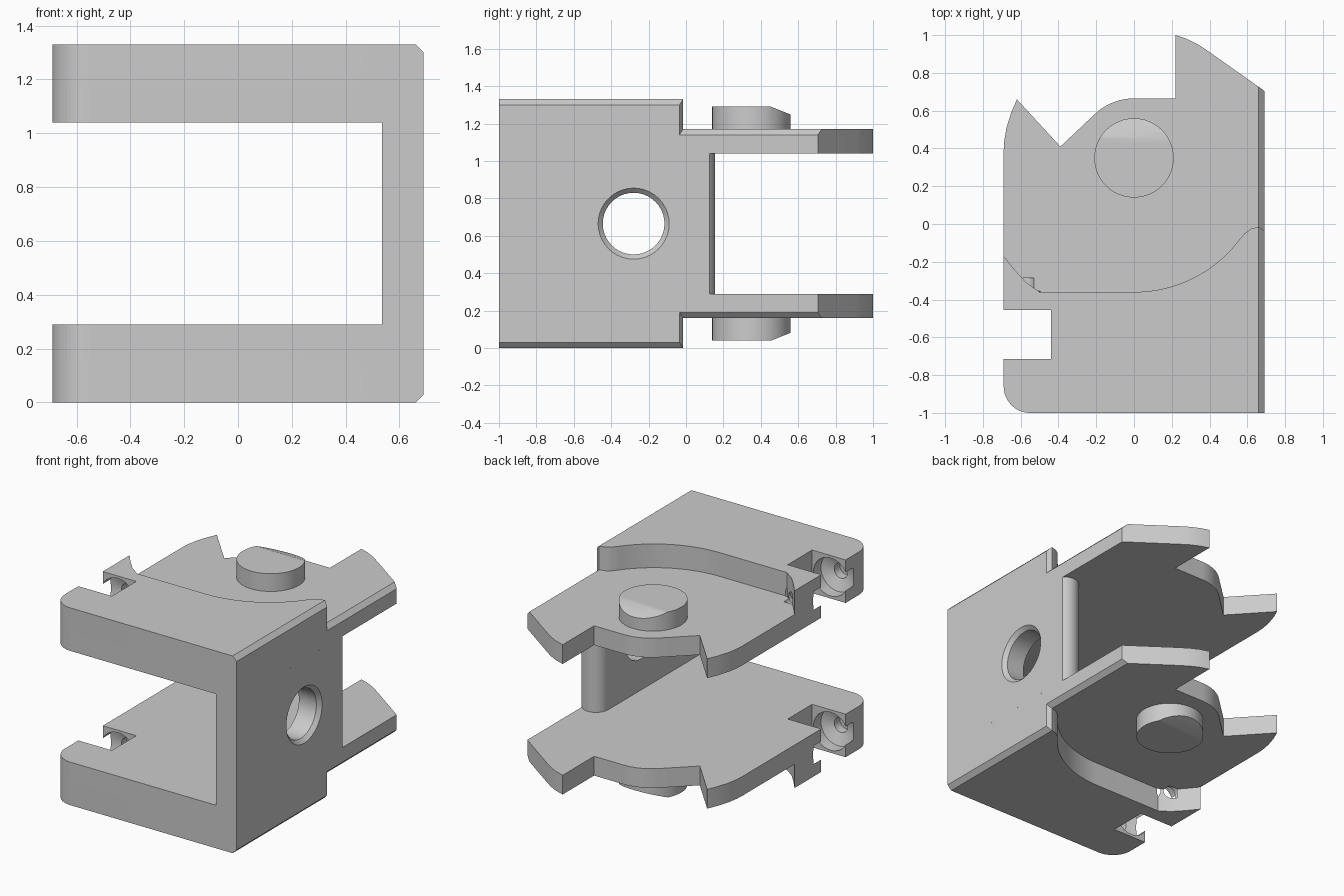
import bpy, bmesh
from math import radians, sin, cos, pi
from mathutils import Matrix, Vector

cube = bpy.data.objects.get("Cube")
if cube:
    bpy.data.objects.remove(cube, do_unlink=True)

MID = 0.665  # height of the symmetry plane; parts are modelled around it

grey = bpy.data.materials.new("plain_grey")
grey.use_nodes = True
grey.diffuse_color = (0.6, 0.6, 0.6, 1)
grey.node_tree.nodes["Principled BSDF"].inputs["Base Color"].default_value = (0.6, 0.6, 0.6, 1)


def arc(cx, cy, r, start, end, steps=12):
    angles = [radians(start + (end - start) * i / steps) for i in range(steps + 1)]
    return [(cx + r * cos(a), cy + r * sin(a)) for a in angles]


def make_object(name, bm):
    bmesh.ops.recalc_face_normals(bm, faces=bm.faces)
    mesh = bpy.data.meshes.new(name)
    bm.to_mesh(mesh)
    bm.free()
    mesh.materials.append(grey)
    ob = bpy.data.objects.new(name, mesh)
    ob.location.z = MID
    bpy.context.collection.objects.link(ob)
    return ob


def extrude(name, outline, z0, z1, chamfer=0):
    bm = bmesh.new()
    face = bm.faces.new([bm.verts.new((x, y, z0)) for x, y in outline])
    ext = bmesh.ops.extrude_face_region(bm, geom=[face])["geom"]
    bmesh.ops.translate(bm, vec=(0, 0, z1 - z0),
                        verts=[v for v in ext if isinstance(v, bmesh.types.BMVert)])
    if chamfer:
        rim = [e for e in bm.edges if all(v.co.x > 0.689 and v.co.z > z1 - 0.001 for v in e.verts)]
        bmesh.ops.bevel(bm, geom=rim, offset=chamfer, segments=1, affect='EDGES')
    return make_object(name, bm)


def lathe_cutter(name, rings, center, axis):
    """Stacked circles (distance, radius) along an axis, capped at both ends."""
    bm = bmesh.new()
    turn = Vector((0, 0, 1)).rotation_difference(Vector(axis)).to_matrix().to_4x4()
    loops = []
    for d, r in rings:
        loops.append([bm.verts.new((x, y, d)) for x, y in arc(0, 0, r, 0, 360, 40)[:-1]])
    for a, b in zip(loops, loops[1:]):
        for i in range(len(a)):
            j = (i + 1) % len(a)
            bm.faces.new((a[i], a[j], b[j], b[i]))
    bm.faces.new(loops[0])
    bm.faces.new(loops[-1])
    bmesh.ops.transform(bm, matrix=Matrix.Translation(center) @ turn, verts=bm.verts)
    ob = make_object(name, bm)
    ob.hide_render = True
    return ob


def boolean(ob, tool, operation):
    mod = ob.modifiers.new(operation.lower(), 'BOOLEAN')
    mod.operation = operation
    mod.solver = 'EXACT'
    mod.object = tool


def mirror_z(ob):
    mod = ob.modifiers.new("mirror", 'MIRROR')
    mod.use_axis = (False, False, True)


def finish(ob):
    """Bake the modifiers and smooth the curved walls."""
    bpy.context.view_layer.update()
    deps = bpy.context.evaluated_depsgraph_get()
    mesh = bpy.data.meshes.new_from_object(ob.evaluated_get(deps))
    ob.modifiers.clear()
    ob.data = mesh
    mesh.shade_smooth()
    mesh.set_sharp_from_angle(angle=radians(25))


# Side notch and rounded front corner shared by both plate layers
notch = [(-0.69, -0.455), (-0.44, -0.455), (-0.44, -0.715), (-0.69, -0.715)]
front = notch + arc(-0.55, -0.86, 0.14, 180, 270) + [(0.69, -1)]

# Thin hinge plate with its two horns
thin_outline = front + [(0.69, 0.705), (0.40, 0.91), (0.34, 0.95), (0.28, 0.98), (0.22, 1.0),
                        (0.22, 0.665)] + arc(0, 0.365, 0.3, 90, 133) + [
    (-0.39, 0.41), (-0.62, 0.66), (-0.65, 0.59), (-0.675, 0.51), (-0.687, 0.44), (-0.69, 0.39)]
bracket = extrude("bracket", thin_outline, 0.375, 0.505, 0.03)

# Thick front layer, ending in a curved step around the pin
thick_outline = front + [(0.69, -0.035), (0.66, -0.015), (0.62, -0.025), (0.585, -0.05)] \
    + arc(0, 0.34, 0.7, -37, -90, 20) + [(-0.5, -0.36), (-0.57, -0.31), (-0.63, -0.245), (-0.69, -0.17)]
layer = extrude("thick_layer", thick_outline, 0.375, 0.665, 0.03)
boolean(bracket, layer, 'UNION')

# Blind sockets in both walls of the notch
socket_front = lathe_cutter("socket_front", [(-0.1, 0.128), (0.08, 0.128), (0.11, 0.05), (0.17, 0.05)],
                            (-0.578, -0.715, 0.52), (0, -1, 0))
socket_back = lathe_cutter("socket_back", [(-0.1, 0.128), (0.08, 0.128), (0.11, 0.05), (0.17, 0.05)],
                           (-0.578, -0.455, 0.52), (0, 1, 0))
boolean(bracket, socket_front, 'DIFFERENCE')
boolean(bracket, socket_back, 'DIFFERENCE')
mirror_z(bracket)

# Upright web with a rounded back end, joining both plates
web_outline = [(0.535, -1), (0.69, -1)] + arc(0.624, 0.066, 0.089, 42, 180) 
web = extrude("web", web_outline, -0.375, 0.375)
boolean(bracket, web, 'UNION')

# Round bore with a countersunk rim
bore = lathe_cutter("bore", [(-0.2, 0.165), (-0.025, 0.165), (0, 0.19), (0.05, 0.24)],
                    (0.69, -0.28, 0), (1, 0, 0))
boolean(bracket, bore, 'DIFFERENCE')
finish(bracket)
for tool in (layer, socket_front, socket_back, web, bore):
    bpy.data.objects.remove(tool, do_unlink=True)

# Pivot pins with a sloped back edge
pin = extrude("pivot_pins", arc(0, 0.35, 0.21, 0, 360, 48)[:-1], 0.48, 0.625)
bm = bmesh.new()
bm.from_mesh(pin.data)
cut = bmesh.ops.bisect_plane(bm, geom=bm.verts[:] + bm.edges[:] + bm.faces[:], clear_outer=True,
                             plane_co=(0, 0.455, 0.625), plane_no=(0, 0.4, 1))
bmesh.ops.contextual_create(bm, geom=[e for e in cut["geom_cut"] if isinstance(e, bmesh.types.BMEdge)])
bmesh.ops.holes_fill(bm, edges=[e for e in bm.edges if e.is_boundary])
bm.to_mesh(pin.data)
bm.free()
mirror_z(pin)
finish(pin)
